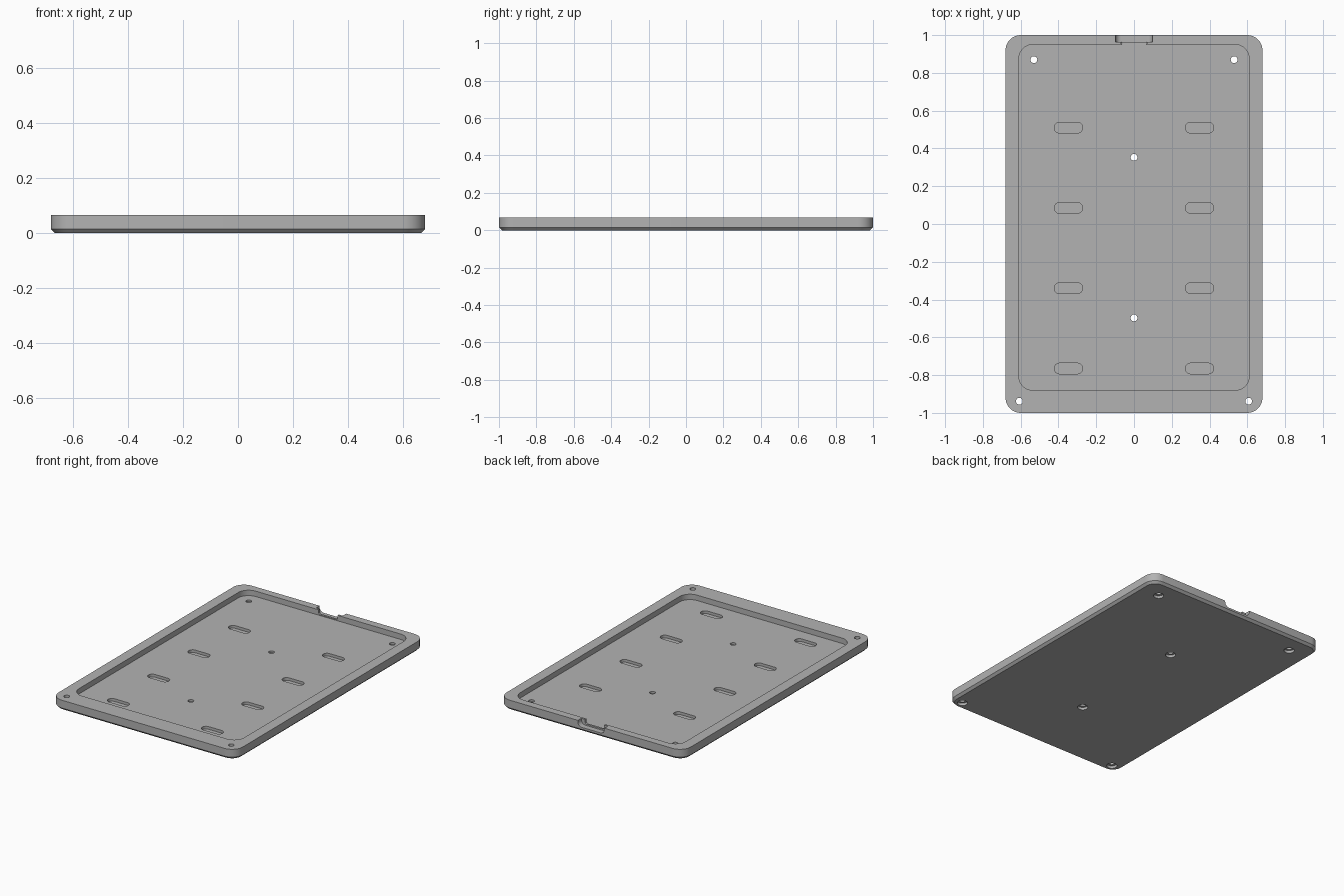
import bpy
import math
from mathutils import Matrix, Vector

old = bpy.data.objects.get("Cube")
if old:
    bpy.data.objects.remove(old, do_unlink=True)

HEIGHT = 0.067
FLOOR = 0.031

grey = bpy.data.materials.new("plain_grey")
grey.use_nodes = True
colour = (0.45, 0.45, 0.45, 1)
grey.diffuse_color = colour
grey.node_tree.nodes["Principled BSDF"].inputs["Base Color"].default_value = colour


def outline(width, depth, radius, steps=10):
    """Rounded rectangle, counter-clockwise, centred on the origin."""
    points = []
    for corner, (sx, sy) in enumerate([(1, 1), (-1, 1), (-1, -1), (1, -1)]):
        for i in range(steps + 1):
            a = math.pi / 2 * (corner + i / steps)
            points.append((sx * (width / 2 - radius) + radius * math.cos(a),
                           sy * (depth / 2 - radius) + radius * math.sin(a)))
    return points


def loft(name, layers, place=Matrix()):
    """Closed solid through (outline, z) layers."""
    n = len(layers[0][0])
    verts = [place @ Vector((x, y, z)) for ring, z in layers for x, y in ring]
    faces = [list(range(n))[::-1], list(range(len(verts) - n, len(verts)))]
    for k in range(len(layers) - 1):
        for i in range(n):
            j = (i + 1) % n
            faces.append((k * n + i, k * n + j, (k + 1) * n + j, (k + 1) * n + i))
    mesh = bpy.data.meshes.new(name)
    mesh.from_pydata(verts, [], faces)
    mesh.materials.append(grey)
    obj = bpy.data.objects.new(name, mesh)
    bpy.context.collection.objects.link(obj)
    return obj


def prism(name, width, depth, radius, z0, z1, place=Matrix(), steps=10):
    ring = outline(width, depth, radius, steps)
    return loft(name, [(ring, z0), (ring, z1)], place)


def disc(radius, count=32):
    return [(radius * math.cos(2 * math.pi * i / count),
             radius * math.sin(2 * math.pi * i / count)) for i in range(count)]


# Tray body with a chamfered underside
tray = loft("tray", [(outline(1.33, 1.97, 0.065), 0),
                     (outline(1.36, 2.0, 0.08), 0.015),
                     (outline(1.36, 2.0, 0.08), HEIGHT)])

# Wide shallow pocket
cutters = [prism("pocket_cutter", 1.22, 1.83, 0.075, FLOOR, 0.1,
                 Matrix.Translation((0, 0.035, 0)))]

# Blind slots in the pocket floor
for x in (-0.347, 0.347):
    for y in (0.51, 0.085, -0.34, -0.765):
        cutters.append(prism("slot_cutter", 0.15, 0.056, 0.027, 0.013, 0.05,
                             Matrix.Translation((x, y, 0))))

# Screw holes, counterbored from below
for x, y in [(-0.53, 0.87), (0.53, 0.87), (0, 0.353), (0, -0.497),
             (-0.607, -0.938), (0.607, -0.938)]:
    cutters.append(loft("screw_hole_cutter",
                        [(disc(0.032), -0.02), (disc(0.032), 0.0175),
                         (disc(0.018), 0.0176), (disc(0.018), 0.1)],
                        Matrix.Translation((x, y, 0))))

# Cable notch through the back rim: a wide outer step and a narrow inner one
upright = Matrix.Rotation(math.pi / 2, 4, "X")
for width, radius, base, y0, y1 in [(0.196, 0.03, 0.028, 0.963, 1.05),
                                    (0.14, 0.012, 0.037, 0.93, 0.98)]:
    tall = 0.1
    cutters.append(prism("cable_notch_cutter", width, tall, radius, -y1, -y0,
                         Matrix.Translation((0, 0, base + tall / 2)) @ upright))

# Cut everything and discard the cutters
bpy.context.view_layer.objects.active = tray
tray.select_set(True)
for cutter in cutters:
    cutter.hide_render = True
    mod = tray.modifiers.new("cut", "BOOLEAN")
    mod.operation = "DIFFERENCE"
    mod.solver = "EXACT"
    mod.object = cutter
    bpy.ops.object.modifier_apply(modifier=mod.name)
    bpy.data.objects.remove(cutter, do_unlink=True)

bpy.ops.object.shade_smooth_by_angle(angle=math.radians(30))
